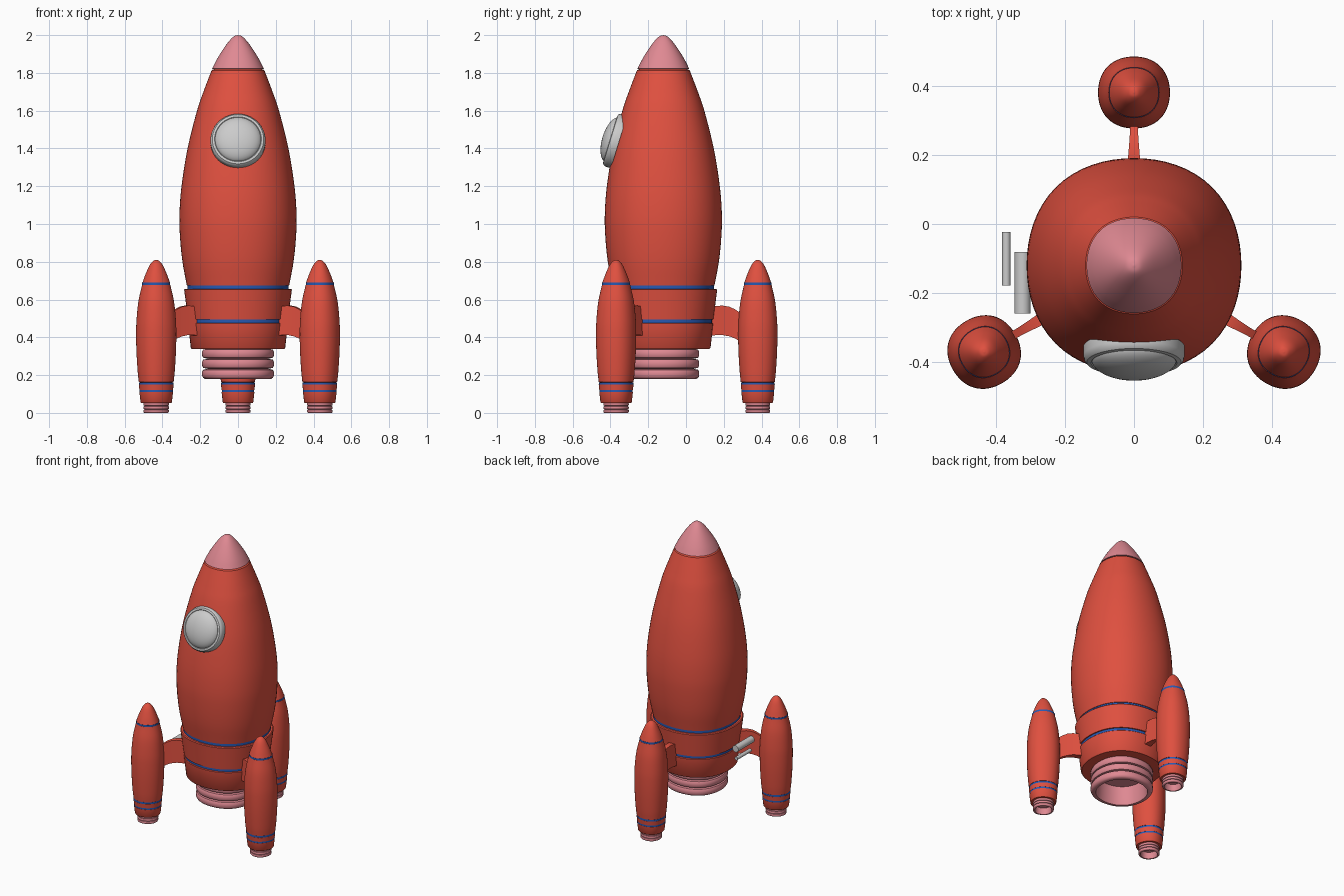
import bpy, bmesh, math
from mathutils import Matrix, Vector

if "Cube" in bpy.data.objects:
    bpy.data.objects.remove(bpy.data.objects["Cube"])

AXIS = Vector((0, -0.12, 0))          # vertical axis of the main hull
SEG = 64


def material(name, rgb):
    m = bpy.data.materials.new(name)
    m.diffuse_color = (*rgb, 1)
    m.use_nodes = True
    m.node_tree.nodes["Principled BSDF"].inputs["Base Color"].default_value = m.diffuse_color
    return m


RED = material("red_paint", (0.74, 0.08, 0.05))
PINK = material("pink_paint", (0.74, 0.25, 0.29))
BLUE = material("blue_trim", (0.02, 0.10, 0.45))


def finish(bm, name, mat, matrix, angle=35):
    bmesh.ops.recalc_face_normals(bm, faces=bm.faces)
    me = bpy.data.meshes.new(name)
    bm.to_mesh(me)
    bm.free()
    ob = bpy.data.objects.new(name, me)
    bpy.context.collection.objects.link(ob)
    ob.matrix_world = matrix
    if mat:
        me.materials.append(mat)
    bpy.ops.object.select_all(action='DESELECT')
    ob.select_set(True)
    bpy.context.view_layer.objects.active = ob
    bpy.ops.object.shade_smooth_by_angle(angle=math.radians(angle))
    return ob


def curve(pts, n=5):
    """Smooth Catmull-Rom resampling of a profile."""
    p = [Vector(q) for q in pts]
    p = [2 * p[0] - p[1]] + p + [2 * p[-1] - p[-2]]
    out = []
    for a, b, c, d in zip(p, p[1:], p[2:], p[3:]):
        for i in range(n):
            t = i / n
            v = 0.5 * (2*b + (c-a)*t + (2*a-5*b+4*c-d)*t*t + (3*b-a-3*c+d)*t**3)
            out.append((max(v.x, 0), v.y))
    return out + [tuple(p[-2])]


def lathe(name, prof, mat, matrix, square=0.015):
    """Revolve (radius, z) points; the section is very slightly squared."""
    bm = bmesh.new()
    rings = []
    for r, z in prof:
        if r < 1e-4:
            rings.append([bm.verts.new((0, 0, z))] * SEG)
            continue
        ring = []
        for i in range(SEG):
            a = 2 * math.pi * i / SEG
            k = r * (1 + square * (1 - math.cos(4 * a)))
            ring.append(bm.verts.new((k * math.cos(a), k * math.sin(a), z)))
        rings.append(ring)
    for lo, hi in zip(rings, rings[1:]):
        for i in range(SEG):
            j = (i + 1) % SEG
            quad = list(dict.fromkeys((lo[i], lo[j], hi[j], hi[i])))
            if len(quad) > 2:
                bm.faces.new(quad)
    return finish(bm, name, mat, matrix)


def trim(name, r, z, h, matrix):
    lathe(name, [(r - .02, z - h), (r, z - h), (r, z + h), (r - .02, z + h)], BLUE, matrix)


def nozzle(name, r, top, bottom, wall, matrix):
    """Three rounded ridges with a hollow bore."""
    h = (top - bottom) / 3
    prof = []
    for k in range(3):
        z = top - k * h
        prof += [(r - .12*h - .12*r, z), (r - .03*r, z - .1*h), (r, z - .3*h),
                 (r, z - .7*h), (r - .03*r, z - .9*h)]
    prof += [(r - .08*r, bottom), (r - wall, bottom), (r - wall * 1.1, bottom + .3*h),
             (r - wall * 1.3, top - .6*h), (0, top - .6*h)]
    lathe(name, prof, PINK, matrix)


# Main hull
hull = Matrix.Translation(AXIS)
lathe("nose_cone", curve([(0, 2.0), (.022, 1.993), (.05, 1.965), (.085, 1.916),
                          (.115, 1.866), (.137, 1.822)]) + [(.12, 1.819)], PINK, hull)
lathe("hull", [(.12, 1.822), (.132, 1.818)] + curve([
    (.14, 1.813), (.183, 1.7), (.217, 1.6), (.267, 1.4), (.299, 1.2), (.310, 1.05),
    (.307, .93), (.294, .8), (.271, .675)]) + [(.25, .67)], RED, hull)
trim("upper_trim", .268, .664, .012, hull)
lathe("upper_skirt", [(.25, .657), (.28, .657), (.285, .652), (.265, .495), (.24, .492)], RED, hull)
trim("lower_trim", .258, .484, .012, hull)
lathe("lower_skirt", [(.24, .477), (.26, .477), (.264, .473), (.25, .345), (.244, .338),
                      (.16, .338)], RED, hull)
nozzle("main_nozzle", .19, .34, .18, .032, hull)

# Three boosters with their struts
for k, label in enumerate(("back", "left", "right")):
    spin = hull @ Matrix.Rotation(k * 2 * math.pi / 3, 4, 'Z')
    m = spin @ Matrix.Translation((0, .5, 0))
    lathe(label + "_booster_tip", curve([(0, .81), (.015, .805), (.034, .782), (.055, .735),
                                         (.071, .69)]) + [(.06, .686)], RED, m)
    trim(label + "_booster_trim_top", .0725, .684, .006, m)
    lathe(label + "_booster", [(.06, .682)] + curve([
        (.073, .678), (.092, .59), (.102, .49), (.104, .41), (.102, .32), (.096, .22),
        (.090, .163)]) + [(.07, .16)], RED, m)
    trim(label + "_booster_trim_mid", .089, .156, .006, m)
    lathe(label + "_booster_band", [(.07, .151), (.09, .15), (.087, .121), (.07, .12)], RED, m)
    trim(label + "_booster_trim_low", .086, .116, .006, m)
    lathe(label + "_booster_skirt", [(.07, .111), (.087, .11), (.081, .057), (.078, .053),
                                     (.05, .053)], RED, m)
    nozzle(label + "_booster_nozzle", .066, .055, 0, .013, m)

    # Arched strut: stations of (distance, bottom, top, half thickness)
    bm = bmesh.new()
    prev = None
    for d, lo, hi, t in ((.235, .405, .555, .026), (.28, .412, .566, .021), (.315, .412, .568, .017),
                         (.35, .405, .562, .014), (.38, .394, .548, .012), (.42, .37, .52, .012)):
        q = [bm.verts.new(c) for c in ((-t, d, lo), (t, d, lo), (t, d, hi), (-t, d, hi))]
        if prev:
            for i in range(4):
                j = (i + 1) % 4
                bm.faces.new((prev[i], prev[j], q[j], q[i]))
        else:
            bm.faces.new(q)
        prev = q
    bm.faces.new(prev)
    finish(bm, label + "_strut", RED, spin)

# Porthole, tilted to follow the hull
port = Matrix.Translation((0, -.388, 1.445)) @ Matrix.Rotation(math.radians(90 - 17), 4, 'X')
lathe("porthole_ring", [(.118, -.03), (.118, .008), (.124, .014), (.136, .012), (.143, .004),
                        (.146, -.008), (.146, -.035)], None, port, 0)
lathe("porthole_glass", [(.124 * math.cos(a), .056 * math.sin(a))
                         for a in (i * math.pi / 24 for i in range(13))], None, port, 0)

# Two small grey rods beside the hull
for name, loc, r, length in (("thick_rod", (-.322, -.17, .522), .023, .178),
                             ("thin_rod", (-.369, -.10, .49), .012, .155)):
    bm = bmesh.new()
    bmesh.ops.create_cone(bm, cap_ends=True, segments=32, radius1=r, radius2=r, depth=length)
    finish(bm, name, None, Matrix.Translation(loc) @ Matrix.Rotation(math.pi / 2, 4, 'X'))
